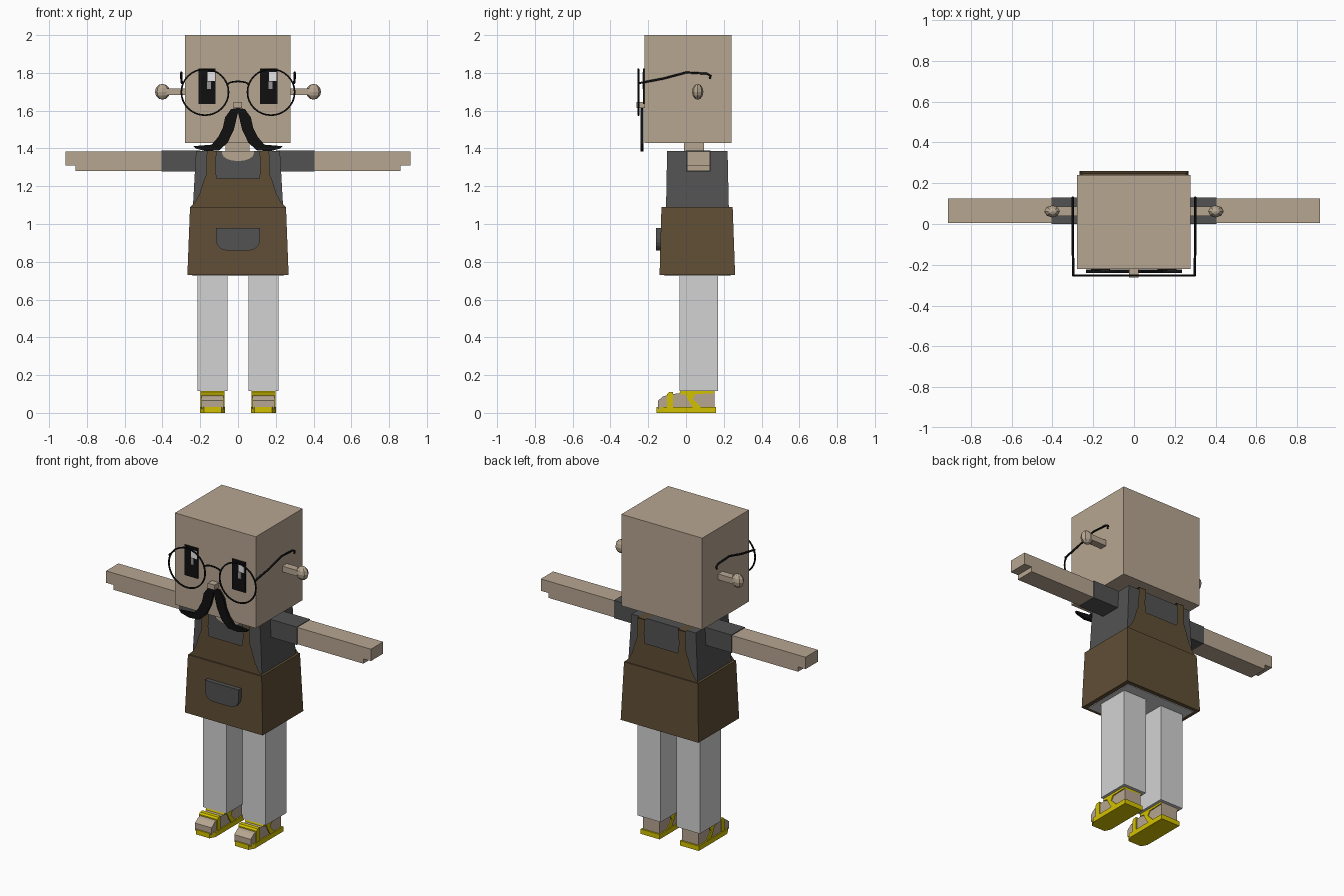
import bpy, bmesh, math
from mathutils import Vector

cube = bpy.data.objects.get("Cube")
if cube:
    bpy.data.objects.remove(cube, do_unlink=True)


def material(name, r, g, b):
    m = bpy.data.materials.new(name)
    m.use_nodes = True
    m.diffuse_color = (r, g, b, 1)
    bsdf = m.node_tree.nodes["Principled BSDF"]
    bsdf.inputs["Base Color"].default_value = (r, g, b, 1)
    bsdf.inputs["Roughness"].default_value = 0.8
    return m


skin = material("tan skin", 0.47, 0.38, 0.285)
charcoal = material("charcoal cloth", 0.085, 0.085, 0.085)
brown = material("brown apron", 0.115, 0.076, 0.036)
pale = material("pale grey trousers", 0.65, 0.65, 0.65)
yellow = material("yellow sandal", 0.65, 0.53, 0.0)
black = material("black", 0.005, 0.005, 0.005)
white = material("white", 0.85, 0.85, 0.85)
grey = material("mid grey", 0.3, 0.3, 0.3)


def finish(name, bm, mat, mirror=False):
    bmesh.ops.recalc_face_normals(bm, faces=bm.faces)
    mesh = bpy.data.meshes.new(name)
    bm.to_mesh(mesh)
    bm.free()
    mesh.materials.append(mat)
    ob = bpy.data.objects.new(name, mesh)
    bpy.context.collection.objects.link(ob)
    if mirror:
        mod = ob.modifiers.new("mirror", "MIRROR")
        mod.use_mirror_merge = False
    return ob


def prism(name, pts, axis, lo, hi, mat, mirror=False):
    """Extrude a flat outline along an axis; equal lo and hi give one face."""
    place = {"x": lambda a, b, h: (h, a, b),
             "y": lambda a, b, h: (a, h, b),
             "z": lambda a, b, h: (a, b, h)}[axis]
    bm = bmesh.new()
    face = bm.faces.new([bm.verts.new(place(a, b, lo)) for a, b in pts])
    if hi != lo:
        geo = bmesh.ops.extrude_face_region(bm, geom=[face])["geom"]
        # keep the first outline as the closing cap
        if not face.is_valid:
            bm.faces.new([v for v in bm.verts][:len(pts)])
        verts = [v for v in geo if isinstance(v, bmesh.types.BMVert)]
        bmesh.ops.translate(bm, verts=verts, vec=Vector(place(0, 0, hi - lo)))
    return finish(name, bm, mat, mirror)


def rect(a0, a1, b0, b1):
    return [(a0, b0), (a1, b0), (a1, b1), (a0, b1)]


def taper(name, low, high, z0, z1, mat, mirror=False):
    """Box between two rectangles (x0, x1, y0, y1)."""
    bm = bmesh.new()
    a = [bm.verts.new((x, y, z0)) for x, y in rect(*low)]
    b = [bm.verts.new((x, y, z1)) for x, y in rect(*high)]
    bm.faces.new(a)
    bm.faces.new(b)
    for i in range(4):
        j = (i + 1) % 4
        bm.faces.new((a[i], a[j], b[j], b[i]))
    return finish(name, bm, mat, mirror)


def box(name, x0, x1, y0, y1, z0, z1, mat, mirror=False):
    r = (x0, x1, y0, y1)
    return taper(name, r, r, z0, z1, mat, mirror)


def tube(name, pts, radius, mat, closed=False, mirror=False):
    """Round wire along points, turned into a mesh."""
    cu = bpy.data.curves.new(name, "CURVE")
    cu.dimensions = "3D"
    cu.bevel_depth = radius
    cu.bevel_resolution = 1
    cu.use_fill_caps = True
    sp = cu.splines.new("POLY")
    sp.points.add(len(pts) - 1)
    for p, co in zip(sp.points, pts):
        p.co = (*co, 1)
    sp.use_cyclic_u = closed
    tmp = bpy.data.objects.new(name + "_path", cu)
    bpy.context.collection.objects.link(tmp)
    deps = bpy.context.evaluated_depsgraph_get()
    mesh = bpy.data.meshes.new_from_object(tmp.evaluated_get(deps))
    bm = bmesh.new()
    bm.from_mesh(mesh)
    bpy.data.objects.remove(tmp, do_unlink=True)
    return finish(name, bm, mat, mirror)


# Head, nose and neck
box("head", -0.28, 0.277, -0.22, 0.24, 1.43, 2.0, skin)
box("nose", -0.025, 0.022, -0.262, -0.22, 1.615, 1.647, skin)
box("neck", -0.065, 0.062, -0.01, 0.095, 1.37, 1.44, skin)

# Ears: stem with a faceted knob
box("ear_stem", 0.27, 0.38, 0.04, 0.085, 1.682, 1.718, skin, True)
bm = bmesh.new()
bmesh.ops.create_uvsphere(bm, u_segments=8, v_segments=6, radius=1)
for v in bm.verts:
    v.co = (0.4 + 0.04 * v.co.x, 0.062 + 0.03 * v.co.y, 1.7 + 0.042 * v.co.z)
finish("ear_knob", bm, skin, True)

# Eyes with highlights on the same side of each
for side, x in (("right", -0.21), ("left", 0.116)):
    box(side + "_eye", x, x + 0.092, -0.227, -0.219, 1.635, 1.823, black)
    box(side + "_eye_highlight", x + 0.048, x + 0.088, -0.23, -0.226, 1.757, 1.805, white)
    box(side + "_eye_glint", x + 0.046, x + 0.066, -0.23, -0.226, 1.715, 1.755, grey)

# Moustache half, mirrored
prism("moustache", [(0, 1.615), (0.037, 1.608), (0.068, 1.565), (0.08, 1.51),
                    (0.105, 1.46), (0.14, 1.42), (0.235, 1.412), (0.225, 1.4),
                    (0.17, 1.385), (0.1, 1.39), (0.055, 1.43), (0.022, 1.5),
                    (0, 1.59)], "y", -0.24, -0.224, black, True)

# Glasses
steps = 32
ring = [(0.175 + 0.125 * math.cos(2 * math.pi * i / steps), -0.252,
         1.698 + 0.122 * math.sin(2 * math.pi * i / steps)) for i in range(steps)]
tube("glasses_rim", ring, 0.005, black, True, True)
tube("glasses_bridge", [(0.055 * math.cos(math.pi * i / 8), -0.252,
                         1.737 + 0.018 * math.sin(math.pi * i / 8))
                        for i in range(9)], 0.005, black)
tube("glasses_temple", [(0.297, -0.252, 1.745), (0.3, -0.12, 1.77), (0.3, 0.0, 1.802),
                        (0.3, 0.11, 1.796), (0.3, 0.13, 1.785), (0.3, 0.125, 1.768)],
     0.006, black, mirror=True)

# Shirt, neckline, sleeves and arms
taper("shirt", (-0.24, 0.24, -0.106, 0.227), (-0.222, 0.222, -0.1, 0.22), 1.07, 1.386, charcoal)
scoop = [(0.085 * math.cos(math.pi * i / 8), 1.375 - 0.042 * math.sin(math.pi * i / 8))
         for i in range(9)]
prism("neckline", [(0.085, 1.386)] + scoop + [(-0.085, 1.386)], "y", -0.108, -0.108, skin)
box("sleeve", 0.2, 0.405, 0.0, 0.13, 1.277, 1.388, charcoal, True)
prism("arm", [(0.4, 1.28), (0.86, 1.28), (0.86, 1.31), (0.912, 1.31),
              (0.912, 1.384), (0.4, 1.384)], "y", 0.005, 0.126, skin, True)

# Apron skirt, bib front and back, shoulder straps
taper("apron_skirt", (-0.268, 0.268, -0.14, 0.26), (-0.254, 0.254, -0.13, 0.247), 0.73, 1.09, brown)
bib = [(0, 1.088), (0.254, 1.088), (0.228, 1.115), (0.203, 1.16), (0.185, 1.22),
       (0.168, 1.265), (0.165, 1.386), (0.113, 1.386), (0.12, 1.3), (0.113, 1.24), (0, 1.24)]
for side, y in (("front", -0.122), ("back", 0.24)):
    prism(side + "_bib", bib, "y", y, y, brown, True)
prism("shoulder_strap", rect(0.113, 0.165, -0.122, 0.24), "z", 1.3875, 1.3875, brown, True)

# Pocket with rounded lower corners
corner = [(0.06 + 0.057 * math.cos(t * math.pi / 10), 0.92 - 0.06 * math.sin(t * math.pi / 10))
          for t in range(6)]
prism("pocket", [(0.117, 0.98)] + corner + [(-x, z) for x, z in reversed(corner)]
      + [(-0.117, 0.98)], "y", -0.16, -0.13, charcoal)

# Trousers
box("trouser_seat", -0.24, 0.24, -0.115, 0.235, 0.726, 0.8, pale)
box("trouser_leg", 0.055, 0.215, -0.035, 0.17, 0.115, 0.75, pale, True)

# Feet and sandals
prism("foot", [(-0.148, 0.02), (-0.148, 0.065), (-0.12, 0.088), (-0.07, 0.1),
               (0.0, 0.106), (0.0, 0.118), (0.15, 0.118), (0.15, 0.02)],
      "x", 0.078, 0.192, skin, True)
prism("sandal_sole", [(0.07, 0.16), (0.07, -0.12), (0.088, -0.155), (0.18, -0.155),
                      (0.2, -0.12), (0.2, 0.16)], "z", 0, 0.03, yellow, True)
prism("sandal_toe_strap", [(-0.1, 0.02), (-0.1, 0.1), (-0.09, 0.11), (-0.068, 0.112),
                           (-0.068, 0.02)], "x", 0.072, 0.198, yellow, True)
prism("sandal_ankle_strap", [(-0.035, 0.102), (-0.03, 0.115), (0.15, 0.115), (0.15, 0.103),
                             (0.05, 0.1), (0.035, 0.075), (0.085, 0.025), (0.04, 0.025),
                             (0.01, 0.07), (0.0, 0.095)], "x", 0.072, 0.198, yellow, True)
